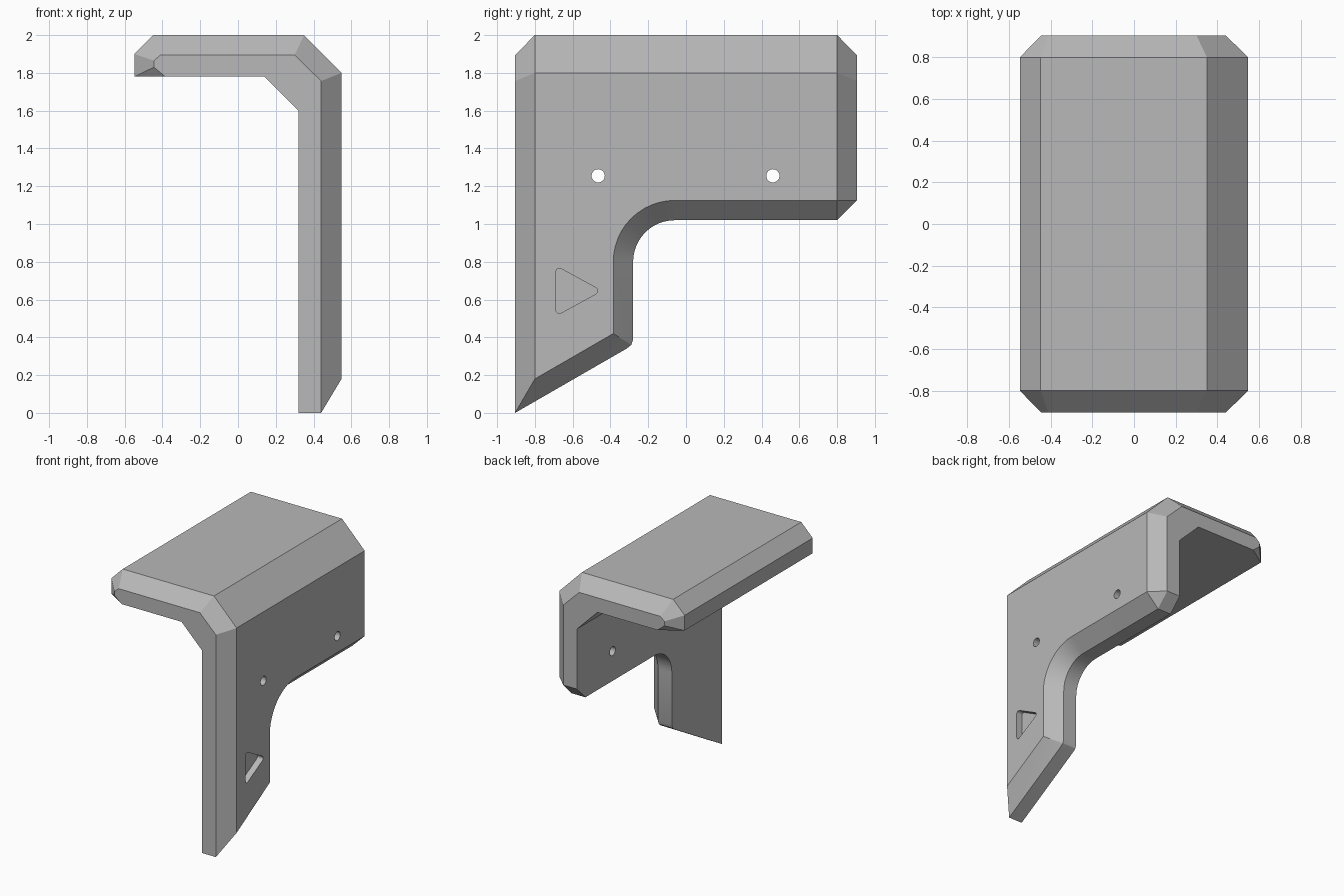
import bpy, bmesh
from math import sin, cos, pi, radians
from mathutils import Vector

cube = bpy.data.objects.get("Cube")
if cube:
    bpy.data.objects.remove(cube)

grey = bpy.data.materials.new("plain grey")
grey.use_nodes = True
colour = (0.48, 0.48, 0.48, 1)
grey.diffuse_color = colour
grey.node_tree.nodes["Principled BSDF"].inputs["Base Color"].default_value = colour


def loft(name, rings):
    """Skin a closed solid through rings with equal point counts."""
    bm = bmesh.new()
    loops = [[bm.verts.new(p) for p in ring] for ring in rings]
    n = len(loops[0])
    for a, b in zip(loops, loops[1:]):
        for i in range(n):
            j = (i + 1) % n
            bm.faces.new((a[i], a[j], b[j], b[i]))
    bm.faces.new(loops[0])
    bm.faces.new(loops[-1])
    bmesh.ops.remove_doubles(bm, verts=bm.verts[:], dist=0.0001)
    bmesh.ops.recalc_face_normals(bm, faces=bm.faces[:])
    mesh = bpy.data.meshes.new(name)
    bm.to_mesh(mesh)
    bm.free()
    mesh.materials.append(grey)
    obj = bpy.data.objects.new(name, mesh)
    bpy.context.collection.objects.link(obj)
    return obj


def along_x(points, x):
    return [(x, y, z) for y, z in points]


def along_y(points, y):
    return [(x, y, z) for x, z in points]


def arc(cy, cz, r, start, end, steps):
    angles = [start + (end - start) * i / steps for i in range(steps + 1)]
    return [(cy + r * cos(a), cz + r * sin(a)) for a in angles]


def cut(target, cutter):
    cutter.hide_render = True
    mod = target.modifiers.new("cut", 'BOOLEAN')
    mod.operation = 'DIFFERENCE'
    mod.solver = 'EXACT'
    mod.object = cutter
    bpy.context.view_layer.objects.active = target
    bpy.ops.object.modifier_apply(modifier=mod.name)
    bpy.data.objects.remove(cutter)


# Angled cover: top flange and side plate, bevelled towards both ends
W, D, E = 0.548, 0.905, 0.8
inner = [(0.14, 1.78), (0.32, 1.6), (0.32, -0.1)]
full = [(W, -0.1), (W, 1.8), (0.35, 2), (-0.448, 2), (-W, 1.9),
        (-W, 1.78), (-W, 1.78)] + inner
inset = [(0.44, -0.1), (0.44, 1.757), (0.3, 1.895), (-0.41, 1.895),
         (-0.445, 1.865), (-0.445, 1.83), (-0.385, 1.78)] + inner
cover = loft("angled_cover", [along_y(inset, -D), along_y(full, -E),
                              along_y(full, E), along_y(inset, D)])

# Lower outline of the side plate, with its bevel on the outer face
slope = 0.577
low = [(1.1, -0.3), (-1.1, -0.3)]
edge_in = ([(-1.1, slope * (D - 1.1)), (-D, 0), (-0.315, 0.34), (-0.29, 0.36), (-0.28, 0.39)]
           + arc(-0.06, 0.8, 0.22, pi, pi / 2, 12)
           + [(E, 1.02), (D, 1.125), (1.1, 1.125)])
edge_out = ([(-1.1, 0.18 - slope * 0.3), (-E, 0.18)] + [(-0.385, 0.42)] * 3
            + arc(-0.06, 0.8, 0.325, pi, pi / 2, 12)
            + [(E, 1.125), (E, 1.125), (1.1, 1.125)])
# Separate coincident corner points very slightly to keep the loft closed
cut(cover, loft("outline_cutter", [along_x(low + edge_in, 0.2),
                                   along_x(low + edge_in, 0.44),
                                   along_x(low + edge_out, W),
                                   along_x(low + edge_out, 0.7)]))

# Two screw holes
for y in (-0.465, 0.46):
    circle = arc(y, 1.255, 0.035, 0, 2 * pi, 24)[:-1]
    cut(cover, loft("hole_cutter", [along_x(circle, 0.2), along_x(circle, 0.7)]))

# Shallow triangular pocket with rounded corners
r = 0.02
pocket = []
for (y, z), mid in zip([(-0.67, 0.745), (-0.67, 0.547), (-0.488, 0.646)],
                       (radians(120), radians(240), radians(360))):
    pocket += arc(y, z, r, mid - pi / 3, mid + pi / 3, 5)
cut(cover, loft("pocket_cutter", [along_x(pocket, W - 0.05), along_x(pocket, 0.7)]))

# Smooth the curved bend only
bpy.ops.object.select_all(action='DESELECT')
cover.select_set(True)
bpy.context.view_layer.objects.active = cover
bpy.ops.object.shade_smooth_by_angle(angle=radians(20))
